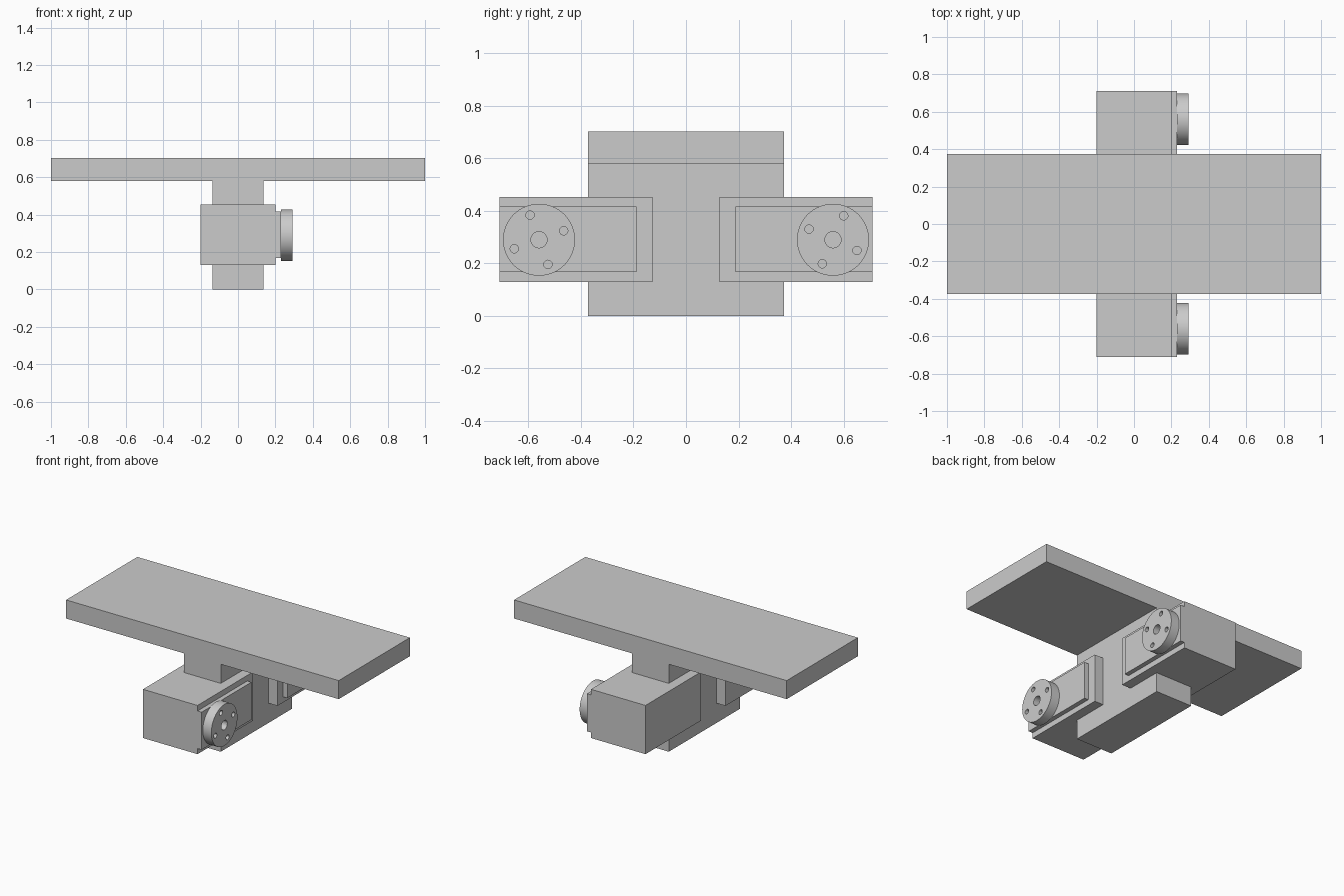
import bpy
import math

if "Cube" in bpy.data.objects:
    bpy.data.objects.remove(bpy.data.objects["Cube"], do_unlink=True)

grey = bpy.data.materials.new("plain grey")
grey.use_nodes = True
colour = (0.6, 0.6, 0.6, 1)
grey.diffuse_color = colour
grey.node_tree.nodes["Principled BSDF"].inputs["Base Color"].default_value = colour


def box(name, low, high):
    """Box between two opposite corners."""
    centre = [(a + b) / 2 for a, b in zip(low, high)]
    bpy.ops.mesh.primitive_cube_add(size=1, location=centre)
    obj = bpy.context.object
    obj.name = name
    obj.scale = [b - a for a, b in zip(low, high)]
    bpy.ops.object.transform_apply(location=False, rotation=False, scale=True)
    obj.data.materials.append(grey)
    return obj


def disc(name, radius, x0, x1, y, z, sides):
    """Cylinder lying along x."""
    bpy.ops.mesh.primitive_cylinder_add(
        vertices=sides, radius=radius, depth=x1 - x0,
        location=((x0 + x1) / 2, y, z), rotation=(0, math.pi / 2, 0))
    obj = bpy.context.object
    obj.name = name
    obj.data.materials.append(grey)
    return obj


def drill(target, radius, y, z):
    """Cut one hole through a horn along x."""
    cutter = disc("drill_bit", radius, 0.2, 0.35, y, z, 24)
    cutter.hide_render = True
    mod = target.modifiers.new("hole", "BOOLEAN")
    mod.operation = "DIFFERENCE"
    mod.solver = "EXACT"
    mod.object = cutter
    bpy.ops.object.select_all(action="DESELECT")
    bpy.context.view_layer.objects.active = target
    target.select_set(True)
    bpy.ops.object.modifier_apply(modifier=mod.name)
    bpy.data.objects.remove(cutter, do_unlink=True)


# Deck and the central support block
box("deck_plate", (-1, -0.373, 0.58), (1, 0.373, 0.703))
box("support_block", (-0.135, -0.373, 0), (0.135, 0.373, 0.58))

# Motors at the front and back, each with a side plate and a drilled horn
for label, side, turn in (("front", -1, 20), ("back", 1, 66)):
    def span(a, b):
        return sorted((side * a, side * b))

    y0, y1 = span(0.128, 0.71)
    box(label + "_motor_body", (-0.2, y0, 0.13), (0.2, y1, 0.453))
    y0, y1 = span(0.188, 0.71)
    box(label + "_side_plate", (0.2, y0, 0.167), (0.23, y1, 0.416))

    y, z = side * 0.56, 0.29
    horn = disc(label + "_horn", 0.137, 0.23, 0.292, y, z, 64)
    drill(horn, 0.031, y, z)
    for i in range(4):
        angle = math.radians(turn + 90 * i)
        drill(horn, 0.016, y + 0.1 * math.cos(angle), z + 0.1 * math.sin(angle))
    bpy.ops.object.shade_smooth_by_angle(angle=math.radians(30))
